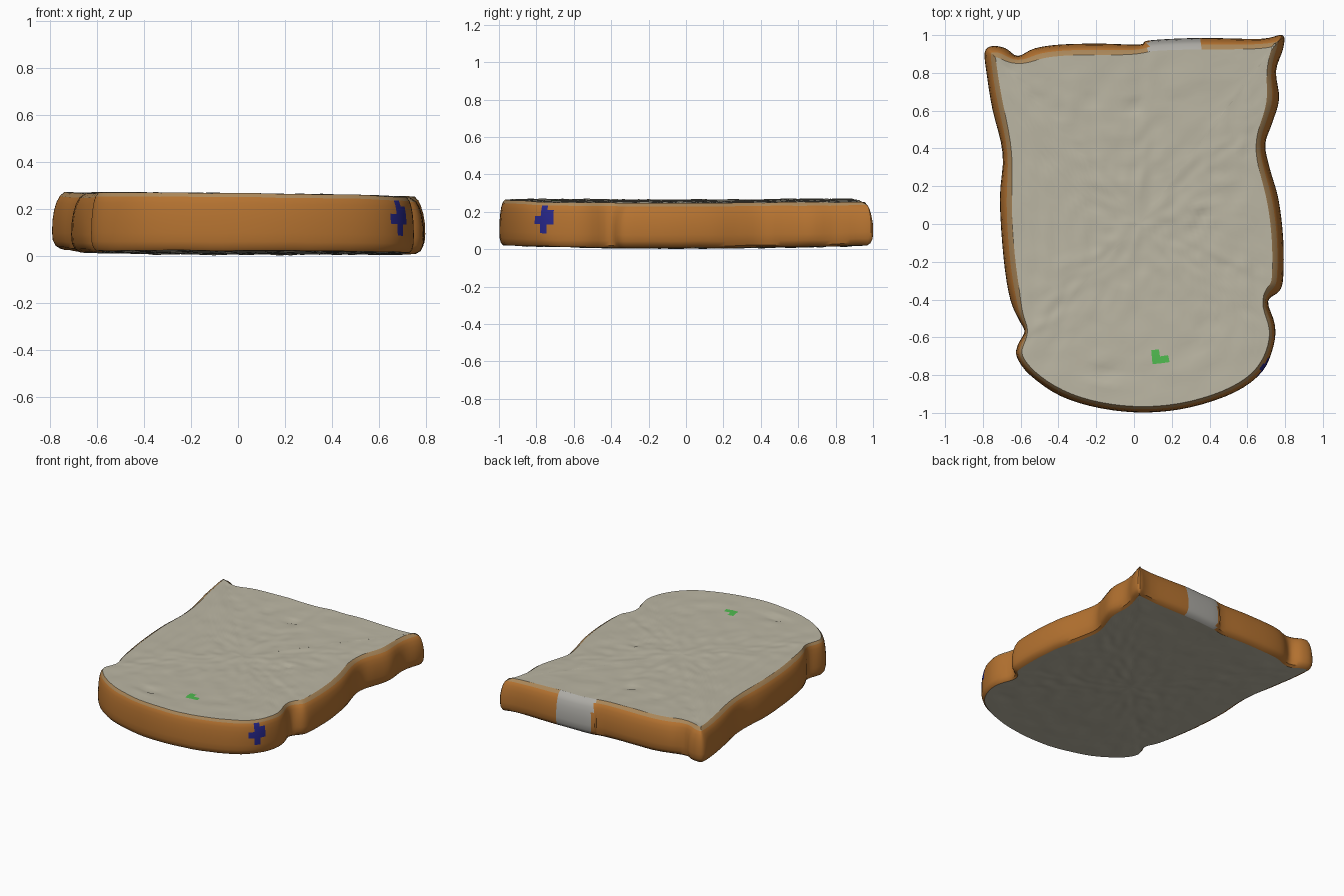
import bpy, bmesh, math
from mathutils import Vector, noise

if "Cube" in bpy.data.objects:
    bpy.data.objects.remove(bpy.data.objects["Cube"])

# Slice outline seen from above, clockwise from the back left corner
OUTLINE = [(-.79, .91), (-.75, .942), (-.68, .93), (-.615, .89), (-.525, .93), (-.39, .95),
           (-.18, .955), (.03, .95), (.08, .972), (.35, .985), (.67, .98), (.785, 1.0),
           (.79, .93), (.752, .81), (.768, .66), (.73, .53), (.695, .42), (.72, .29),
           (.765, .13), (.79, -.08), (.79, -.28), (.77, -.355), (.71, -.41), (.745, -.53),
           (.74, -.64), (.68, -.78), (.535, -.89), (.30, -.97), (.06, -.998), (-.18, -.975),
           (-.39, -.91), (-.55, -.80), (-.62, -.705), (-.615, -.64), (-.58, -.57),
           (-.605, -.515), (-.655, -.40), (-.69, -.185), (-.71, .13), (-.695, .37),
           (-.75, .61), (-.78, .795)]
# Crust cross-section: (inset from outline, fraction of height)
PROFILE = [(.035, 0), (.014, .05), (.003, .15), (0, .3), (.002, .5), (.008, .68),
           (.018, .82), (.032, .93), (.058, 1)]
CENTRE = Vector((.03, 0))
# Creases in the top crumb: x, y, half length, half width
DENTS = [(-.14, -.79, .09, .02), (-.22, .66, .03, .03), (.36, .05, .02, .03), (0, .62, .04, .015)]


def material(name, rgb):
    m = bpy.data.materials.new(name)
    m.diffuse_color = (*rgb, 1)
    m.use_nodes = True
    m.node_tree.nodes["Principled BSDF"].inputs["Base Color"].default_value = m.diffuse_color
    return m


CRUST = material("crust_brown", (.46, .17, .03))
RIM = material("toasted_rim", (.40, .24, .10))
CRUMB = material("crumb_cream", (.50, .47, .37))
TORN = material("torn_grey", (.42, .41, .38))
BLUE = material("blue_spot", (.02, .02, .25))
GREEN = material("green_spot", (.08, .5, .08))


def spline(points, steps):
    """Closed Catmull-Rom curve through the points."""
    p = [Vector(q) for q in points]
    n, out = len(p), []
    for i in range(n):
        a, b, c, d = p[i - 1], p[i], p[(i + 1) % n], p[(i + 2) % n]
        for s in range(steps):
            t = s / steps
            out.append(.5 * (2 * b + (c - a) * t + (2 * a - 5 * b + 4 * c - d) * t * t
                             + (3 * b - a - 3 * c + d) * t ** 3))
    return out


def inset(loop, dist):
    """Move the loop inward, less at the rounded front, and even it out."""
    n, out = len(loop), []
    for i, q in enumerate(loop):
        t = (loop[(i + 1) % n] - loop[i - 1]).normalized()
        w = .45 if q.y < -.45 else 1.0
        out.append(q + Vector((t.y, -t.x)) * dist * w)
    for _ in range(round(dist * 120)):
        out = [(out[i - 1] + 2 * out[i] + out[(i + 1) % n]) / 4 for i in range(n)]
    return out


def z_bottom(q):
    return .006 + .016 * q.y ** 2 + .018 * max(0, -q.x) ** 2


def z_top(q):
    return .258 - .012 * q.x + .008 * q.y ** 2 - .02 * max(0, abs(q.x) - .55)


def lift(q, f):
    bump = .004 * noise.noise(Vector((q.x * 7, q.y * 7, f * 2)))
    return Vector((q.x, q.y, z_bottom(q) * (1 - f) + z_top(q) * f + bump))


def build(name, rings, mats, pick, tip=None):
    """Skin a stack of closed rings, with an optional centre point."""
    bm = bmesh.new()
    vs = [[bm.verts.new(p) for p in r] for r in rings]
    n = len(vs[0])
    for a, b in zip(vs, vs[1:]):
        for i in range(n):
            j = (i + 1) % n
            bm.faces.new((a[i], a[j], b[j], b[i]))
    if tip is not None:
        c = bm.verts.new(tip)
        for i in range(n):
            bm.faces.new((vs[-1][i], vs[-1][(i + 1) % n], c))
    bm.normal_update()
    for f in bm.faces:
        f.material_index = pick(f.calc_center_median())
    me = bpy.data.meshes.new(name)
    bm.to_mesh(me)
    bm.free()
    for m in mats:
        me.materials.append(m)
    ob = bpy.data.objects.new(name, me)
    bpy.context.collection.objects.link(ob)
    bpy.ops.object.select_all(action='DESELECT')
    ob.select_set(True)
    bpy.context.view_layer.objects.active = ob
    bpy.ops.object.shade_smooth_by_angle(angle=math.radians(35))
    return ob


# Crust: the browned band round the edge
base = spline(OUTLINE, 4)
crust_rings = [[lift(q, f) for q in inset(base, d)] for d, f in PROFILE]


def crust_paint(c):
    if abs(c.x - .69) < .05 and abs(c.y + .75) / .05 + abs(c.z - .155) / .075 < 1:
        return 2
    if c.y > .85 and .08 < c.x < .36:
        return 3
    h = (c.z - z_bottom(c)) / (z_top(c) - z_bottom(c))
    return 1 if h > .93 else 0


build("crust", [r[::-1] for r in crust_rings], [CRUST, RIM, BLUE, TORN], crust_paint)


# Crumb: rough, pitted faces filling the top and bottom
def crumb_point(p, s, edge, top):
    q = Vector((CENTRE.x + (p.x - CENTRE.x) * s, CENTRE.y + (p.y - CENTRE.y) * s))
    v = lift(q, 1 if top else 0)
    fade = min(1, (1 - s) * 12)
    v.z += fade * .006 * noise.noise(Vector((q.x * 16, q.y * 16, 5 if top else 9)))
    if top:
        for x, y, a, b in DENTS:
            v.z -= fade * .014 * math.exp(-((q.x - x) / a) ** 2 - ((q.y - y) / b) ** 2)
    return v


def crumb(name, edge, top):
    count = 26
    rings = [[crumb_point(p, 1 - k / count, edge, top) for p in edge] for k in range(count)]
    if top:
        rings = [r[::-1] for r in rings]
    tip = crumb_point(Vector((CENTRE.x, CENTRE.y, 0)), 0, edge, top)

    def paint(c):
        return 1 if top and math.hypot(c.x - .125, (c.y + .71) * 1.2) < .042 else 0
    build(name, rings, [CRUMB, GREEN], paint, tip)


crumb("top_crumb", crust_rings[-1], True)
crumb("bottom_crumb", crust_rings[0], False)
